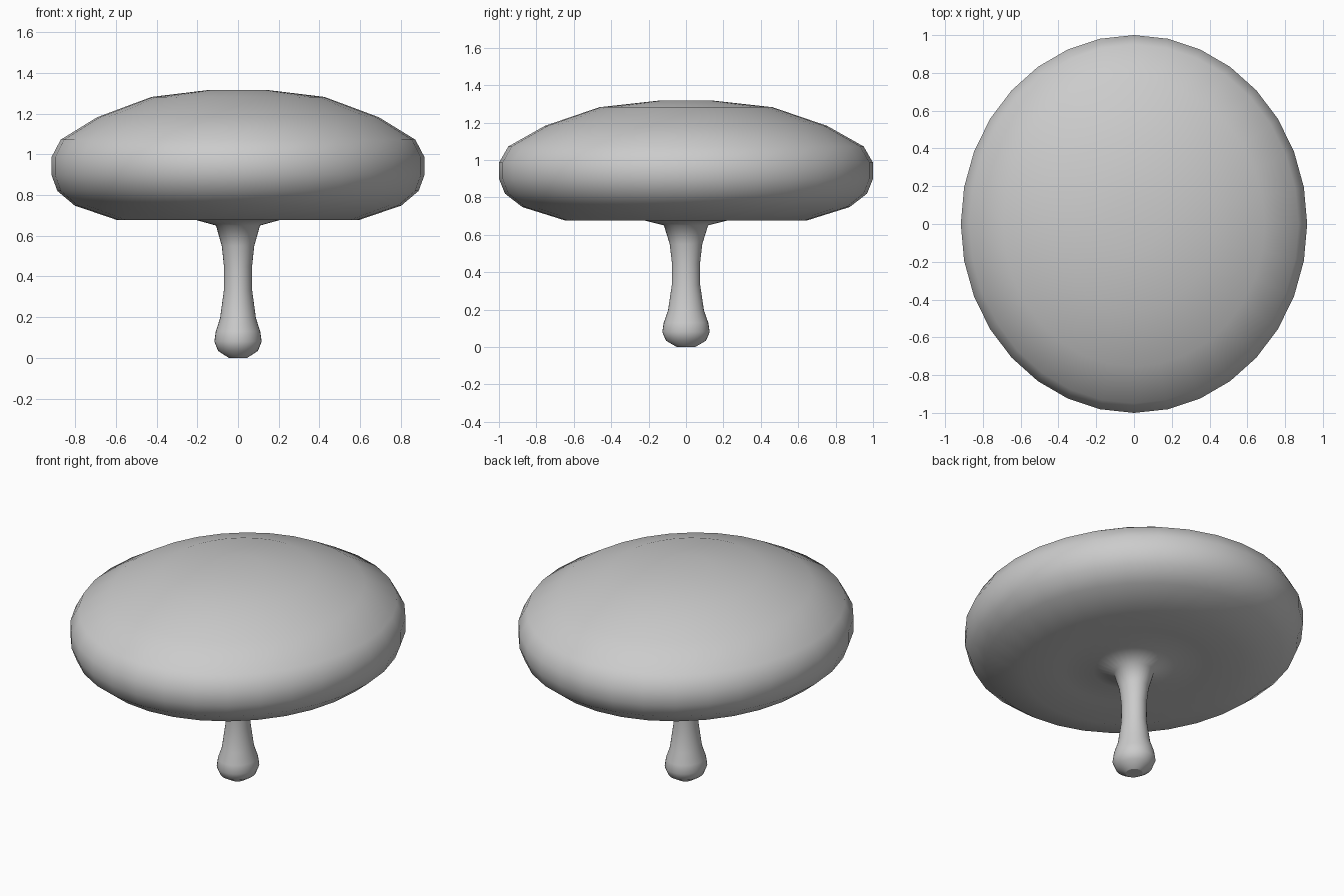
import bpy, bmesh, math

if "Cube" in bpy.data.objects:
    bpy.data.objects.remove(bpy.data.objects["Cube"])

SIDES = 32
X_SQUASH = 0.917   # the whole shape is slightly narrower in x

# radius, height from the foot of the stem up to the crown of the cap
PROFILE = [
    (0.050, 0.000), (0.107, 0.034), (0.127, 0.080), (0.119, 0.130), (0.096, 0.195),
    (0.076, 0.330), (0.075, 0.447), (0.087, 0.550), (0.118, 0.650),   # stem
    (0.240, 0.681), (0.430, 0.694), (0.645, 0.676),                   # shallow underside
    (0.875, 0.748), (0.968, 0.820), (1.000, 0.900), (1.000, 0.985),   # rim
    (0.950, 1.072), (0.755, 1.182), (0.463, 1.282), (0.148, 1.317),   # crown
]


def lathe(name, profile):
    bm = bmesh.new()
    rings = []
    for r, z in profile:
        rings.append([bm.verts.new((X_SQUASH * r * math.cos(2 * math.pi * i / SIDES),
                                    r * math.sin(2 * math.pi * i / SIDES), z))
                      for i in range(SIDES)])
    for a, b in zip(rings, rings[1:]):
        for i in range(SIDES):
            j = (i + 1) % SIDES
            bm.faces.new((a[i], a[j], b[j], b[i]))
    # close the foot and the crown
    bm.faces.new(rings[0][::-1])
    bm.faces.new(rings[-1])
    for f in bm.faces:
        f.smooth = True
    # crisp edge around the flat foot
    for e in bm.edges:
        if all(v.co.z < 0.001 for v in e.verts):
            e.smooth = False
    mesh = bpy.data.meshes.new(name)
    bm.to_mesh(mesh)
    bm.free()
    ob = bpy.data.objects.new(name, mesh)
    bpy.context.collection.objects.link(ob)
    return ob


# Cap and stem are one continuous turned surface
lathe("mushroom", PROFILE)
